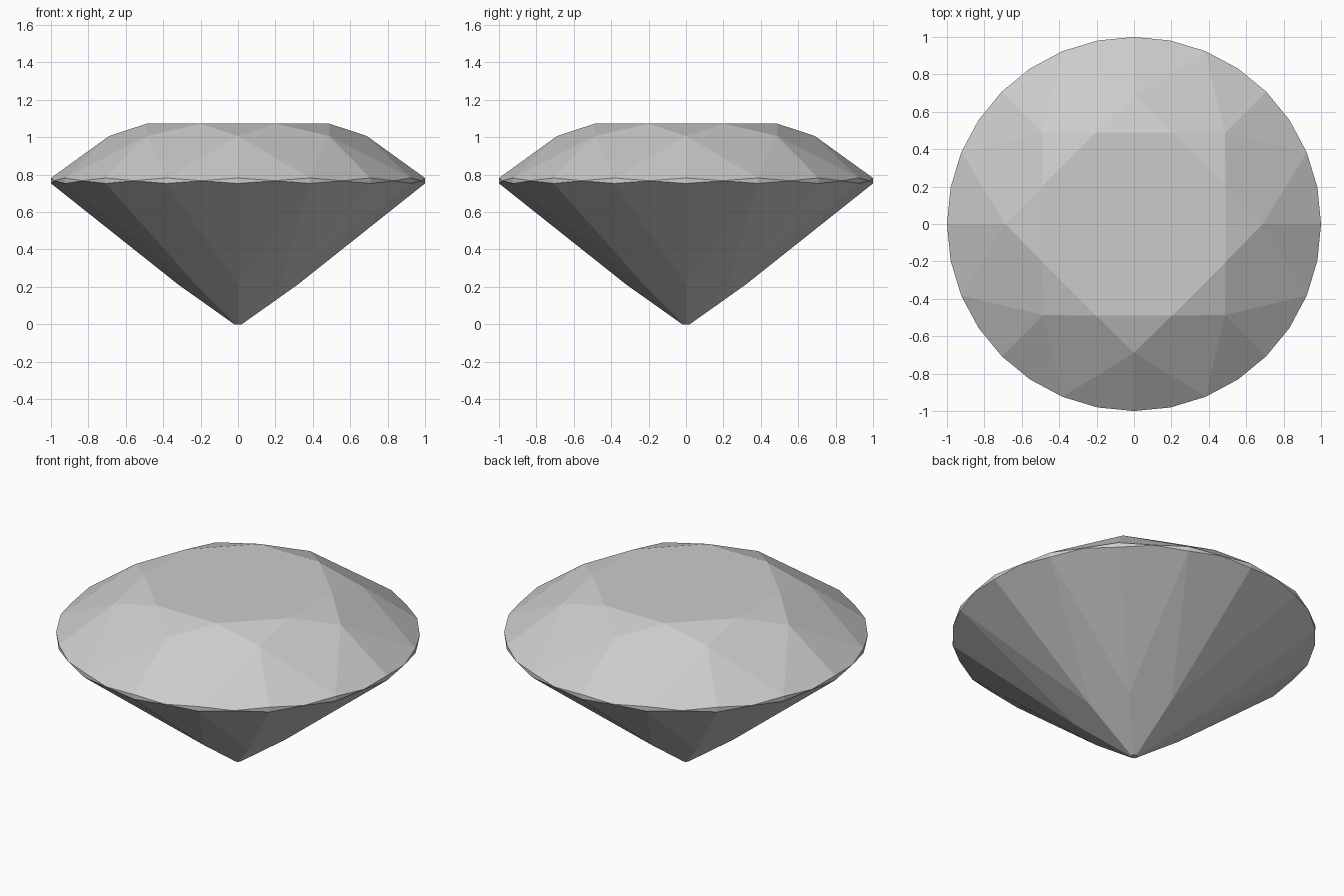
import bpy, bmesh
from math import cos, sin, pi

if "Cube" in bpy.data.objects:
    bpy.data.objects.remove(bpy.data.objects["Cube"])

N = 8                      # symmetry of the brilliant cut
bm = bmesh.new()


def ring(count, radius, heights, phase=0.0):
    """Ring of vertices; heights repeat around the ring."""
    out = []
    for i in range(count):
        a = 2 * pi * i / count + phase
        out.append(bm.verts.new((radius * cos(a), radius * sin(a), heights[i % len(heights)])))
    return out


c = cos(pi / 8)
chord = cos(pi / 16)
table_r, table_z = 0.53, 1.072
star_r, low_r, culet_r = 0.688, 0.32, 0.02
g_top, g_bot = 0.782, 0.753

# Heights that keep every facet planar
star_z = table_z - (star_r * c - table_r) * (table_z - g_top) / (1 - table_r)
low_z = (low_r - culet_r) * c * g_bot / (1 - culet_r * c)
top_mid = g_top - (1 - chord) * (star_z - g_top) / (chord * (1 - 0) - star_r * chord)
bot_mid = g_bot + (1 - chord) * (g_bot - low_z) / (chord - low_r * chord)
bot_mid = min(bot_mid, top_mid - 0.001)

table = ring(N, table_r, [table_z], pi / N)
star = ring(N, star_r, [star_z])
upper = ring(4 * N, 1.0, [g_top, top_mid])
lower = ring(4 * N, 1.0, [g_bot, bot_mid])
low = ring(N, low_r, [low_z])
culet = ring(N, culet_r, [0.0])

face = bm.faces.new
# Table and culet
face(table)
face(culet[::-1])
for i in range(N):
    j = (i + 1) % N
    a, m, b = 4 * i, 4 * i + 2, (4 * i + 4) % (4 * N)
    # Crown: star, kite and two upper halves
    face((table[i - 1], star[i], table[i]))
    face((table[i], star[i], upper[m], star[j]))
    face((star[i], upper[a], upper[a + 1], upper[m]))
    face((star[j], upper[m], upper[m + 1], upper[b]))
    # Pavilion: main kite and two lower halves
    face((culet[i], culet[j], low[j], lower[m], low[i]))
    face((low[i], lower[m], lower[a + 1], lower[a]))
    face((low[j], lower[b], lower[m + 1], lower[m]))
# Scalloped girdle
for i in range(4 * N):
    j = (i + 1) % (4 * N)
    face((lower[i], lower[j], upper[j], upper[i]))

bmesh.ops.recalc_face_normals(bm, faces=bm.faces[:])
mesh = bpy.data.meshes.new("cut_gem")
bm.to_mesh(mesh)
bm.free()
bpy.context.collection.objects.link(bpy.data.objects.new("cut_gem", mesh))
